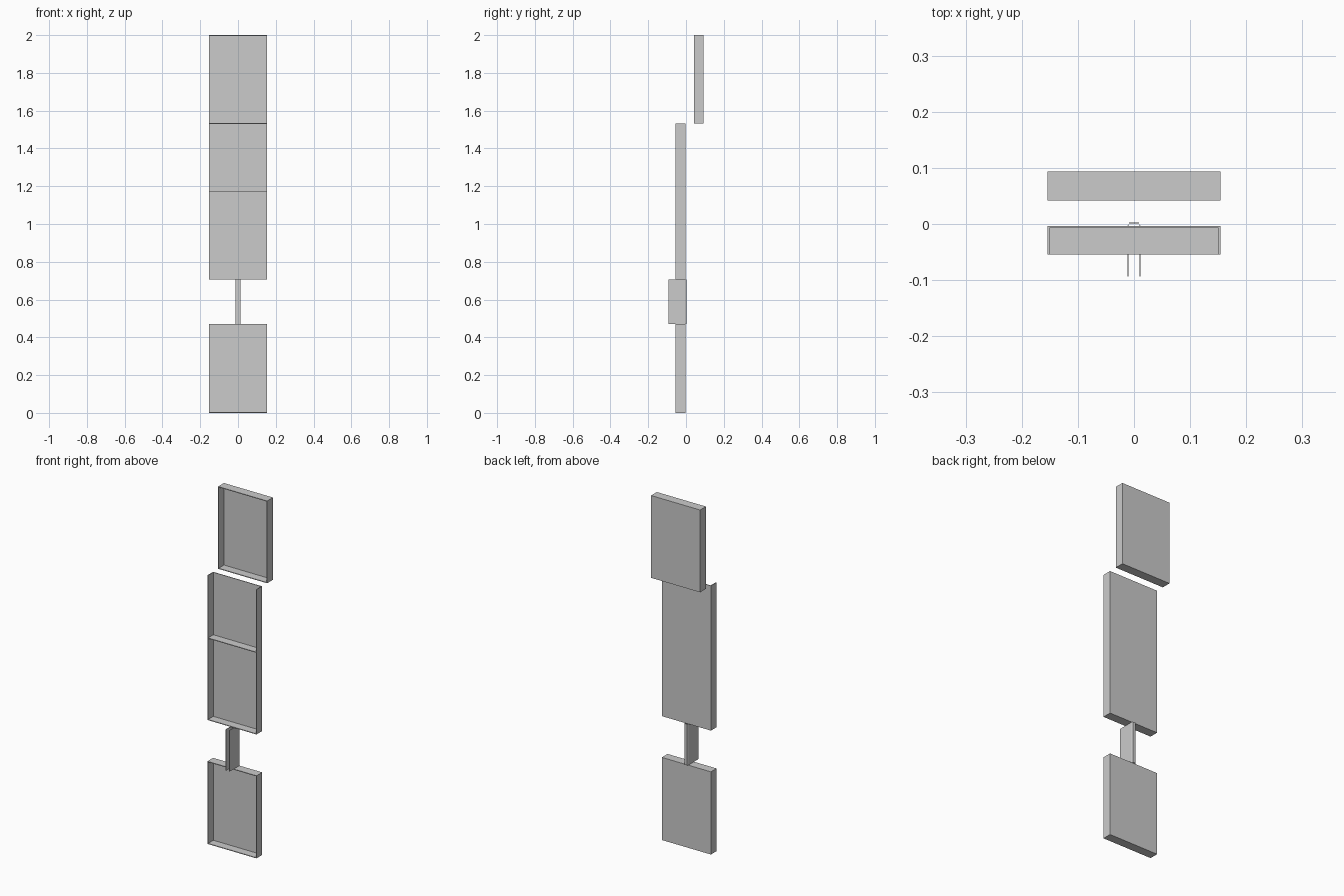
import bpy, bmesh

if "Cube" in bpy.data.objects:
    bpy.data.objects.remove(bpy.data.objects["Cube"])

HALF_W = 0.1545   # half width of every tray
WALL = 0.004      # sheet thickness


def extrude_profile(name, pts, z0, z1):
    """Closed xy outline extruded upward from z0 to z1."""
    bm = bmesh.new()
    face = bm.faces.new([bm.verts.new((x, y, z0)) for x, y in pts])
    res = bmesh.ops.extrude_face_region(bm, geom=[face])
    top = [v for v in res["geom"] if isinstance(v, bmesh.types.BMVert)]
    bmesh.ops.translate(bm, verts=top, vec=(0, 0, z1 - z0))
    bmesh.ops.recalc_face_normals(bm, faces=bm.faces)
    mesh = bpy.data.meshes.new(name)
    bm.to_mesh(mesh)
    bm.free()
    obj = bpy.data.objects.new(name, mesh)
    bpy.context.collection.objects.link(obj)
    return obj


def channel(half_w, front, back, t, chamfer=0.0):
    """U-shaped outline, open toward the front."""
    right = [(half_w - t, back - t), (half_w - t, front), (half_w, front)]
    if chamfer:
        right += [(half_w, back - 2 * chamfer), (half_w - chamfer, back)]
    else:
        right += [(half_w, back)]
    return right + [(-x, y) for x, y in reversed(right)]


def tray(name, front, back, z0, z1, shelves):
    """Folded tray: back and sides, plus horizontal walls at the given heights."""
    extrude_profile(name + "_shell", channel(HALF_W, front, back, WALL), z0, z1)
    x, y = HALF_W - WALL, back - WALL
    for i, z in enumerate(shelves):
        extrude_profile(f"{name}_shelf_{i + 1}",
                        [(-x, front), (x, front), (x, y), (-x, y)], z, z + WALL)


# Lower tray, closed at both ends
tray("lower_tray", -0.0545, -0.0035, 0.0, 0.471, (0.0, 0.471 - WALL))

# Middle tray, with one divider and an open top
tray("middle_tray", -0.0545, -0.0035, 0.706, 1.531, (0.706, 1.171))

# Upper tray, set further back and closed at both ends
tray("upper_tray", 0.0415, 0.0935, 1.531, 2.0, (1.531, 2.0 - WALL))

# Narrow connecting channel between lower and middle trays
extrude_profile("connecting_channel",
                channel(0.012, -0.0935, 0.003, 0.0025, 0.0035), 0.471, 0.706)
